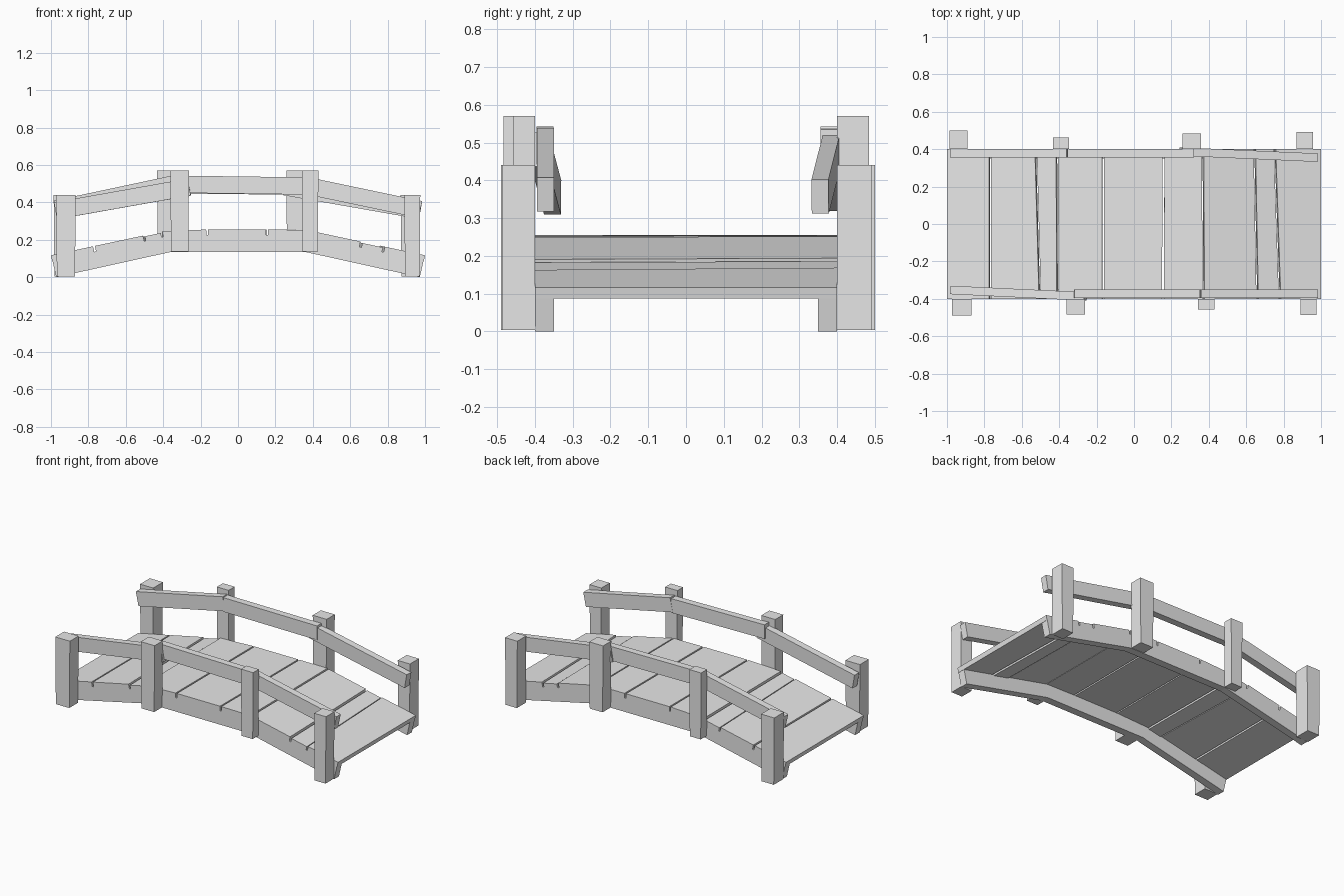
import bpy
import bmesh
from mathutils import Vector

if "Cube" in bpy.data.objects:
    bpy.data.objects.remove(bpy.data.objects["Cube"])

grey = bpy.data.materials.new("plain_grey")
grey.use_nodes = True
grey.diffuse_color = (0.8, 0.8, 0.8, 1)
grey.node_tree.nodes["Principled BSDF"].inputs["Base Color"].default_value = (0.8, 0.8, 0.8, 1)


def add_object(name, bm):
    bmesh.ops.recalc_face_normals(bm, faces=bm.faces)
    mesh = bpy.data.meshes.new(name)
    bm.to_mesh(mesh)
    bm.free()
    mesh.materials.append(grey)
    obj = bpy.data.objects.new(name, mesh)
    bpy.context.collection.objects.link(obj)
    return obj


def block(name, corner):
    """Six-sided block; corner maps each (+-1, +-1, +-1) cube corner to its place."""
    bm = bmesh.ops.create_cube and bmesh.new()
    bmesh.ops.create_cube(bm, size=2)
    for v in bm.verts:
        v.co = corner(*(round(c) for c in v.co))
    return add_object(name, bm)


# Arched walking surface: two ramps and a level middle
BEND, TOP, END = 0.355, 0.255, 0.117


def deck_z(x):
    return TOP - max(0, abs(x) - BEND) * (TOP - END) / (1 - BEND)


# Planks, with slightly skewed seams: (x at front, x at back)
seams = [(-1, -1), (-0.77, -0.77), (-0.503, -0.525), (-0.408, -0.412), (-0.165, -0.165),
         (0.155, 0.158), (0.372, 0.368), (0.66, 0.645), (0.78, 0.753), (1, 1)]
THICK, GAP = 0.03, 0.005


def plank(i, start, end):
    drop = 0.006 if i in (2, 7) else 0

    def corner(u, v, w):
        pts = []
        for s, inset in ((start, GAP), (end, -GAP)):
            x = s[0] if v < 0 else s[1]
            if abs(x) < 1:
                x += inset
            pts.append(Vector((x, v * 0.4, deck_z(x) - drop)))
        along = (pts[1] - pts[0]).normalized()
        p = pts[0] if u < 0 else pts[1]
        return p if w > 0 else p - Vector((-along.z, 0, along.x)) * THICK

    block(f"deck_plank_{i + 1}", corner)


for i in range(len(seams) - 1):
    plank(i, seams[i], seams[i + 1])

# Bent side beams beneath the planks
outline = [(-0.972, 0), (-0.36, 0.135), (0.36, 0.135), (0.972, 0),
           (0.992, 0.088), (BEND, 0.225), (-BEND, 0.225), (-0.992, 0.088)]
for side, name in ((-1, "front_side_beam"), (1, "back_side_beam")):
    bm = bmesh.new()
    face = bm.faces.new([bm.verts.new((x, side * 0.35, z)) for x, z in outline])
    ext = bmesh.ops.extrude_face_region(bm, geom=[face])["geom"]
    bmesh.ops.translate(bm, vec=(0, side * 0.05, 0),
                        verts=[g for g in ext if isinstance(g, bmesh.types.BMVert)])
    add_object(name, bm)


# Posts, a little narrower at the foot: side, centre x, width, outer y
def post(name, side, x, width, outer, low, high):
    def corner(u, v, w):
        taper = 1 if w > 0 else 0.92
        y = 0.4 if v < 0 else outer
        return Vector((x + u * width / 2 * taper, side * y, high if w > 0 else low))

    block(name, corner)


posts = [(-1, -0.92, 0.105, 0.49), (-1, -0.312, 0.1, 0.483), (-1, 0.386, 0.088, 0.458),
         (-1, 0.932, 0.085, 0.487), (1, -0.938, 0.095, 0.5), (1, -0.39, 0.085, 0.462),
         (1, 0.308, 0.1, 0.484), (1, 0.914, 0.088, 0.492)]
for n, (side, x, width, outer) in enumerate(posts):
    low, high = (0.004, 0.44) if abs(x) > 0.6 else (0.137, 0.57)
    row = "front" if side < 0 else "back"
    post(f"{row}_post_{n % 4 + 1}", side, x, width, outer, low, high)


# Hand rails running along the inner faces of the posts
def rail(name, start, end, depth=0.045, height=0.092):
    a, b = Vector(start), Vector(end)
    along = (b - a).normalized()
    across = Vector((-along.y, along.x, 0)).normalized()
    up = along.cross(across)

    def corner(u, v, w):
        return (a if u < 0 else b) + across * v * depth / 2 + up * w * height / 2

    block(name, corner)


rail("front_rail_right", (-0.975, -0.353, 0.355), (-0.26, -0.387, 0.482))
rail("front_rail_middle", (-0.32, -0.373, 0.497), (0.352, -0.373, 0.488))
rail("front_rail_left", (0.35, -0.372, 0.493), (0.975, -0.372, 0.362))
rail("back_rail_right", (-0.975, 0.378, 0.364), (-0.35, 0.378, 0.497))
rail("back_rail_middle", (-0.355, 0.378, 0.492), (0.32, 0.378, 0.488))
rail("back_rail_left", (0.25, 0.387, 0.484), (0.975, 0.355, 0.357))
